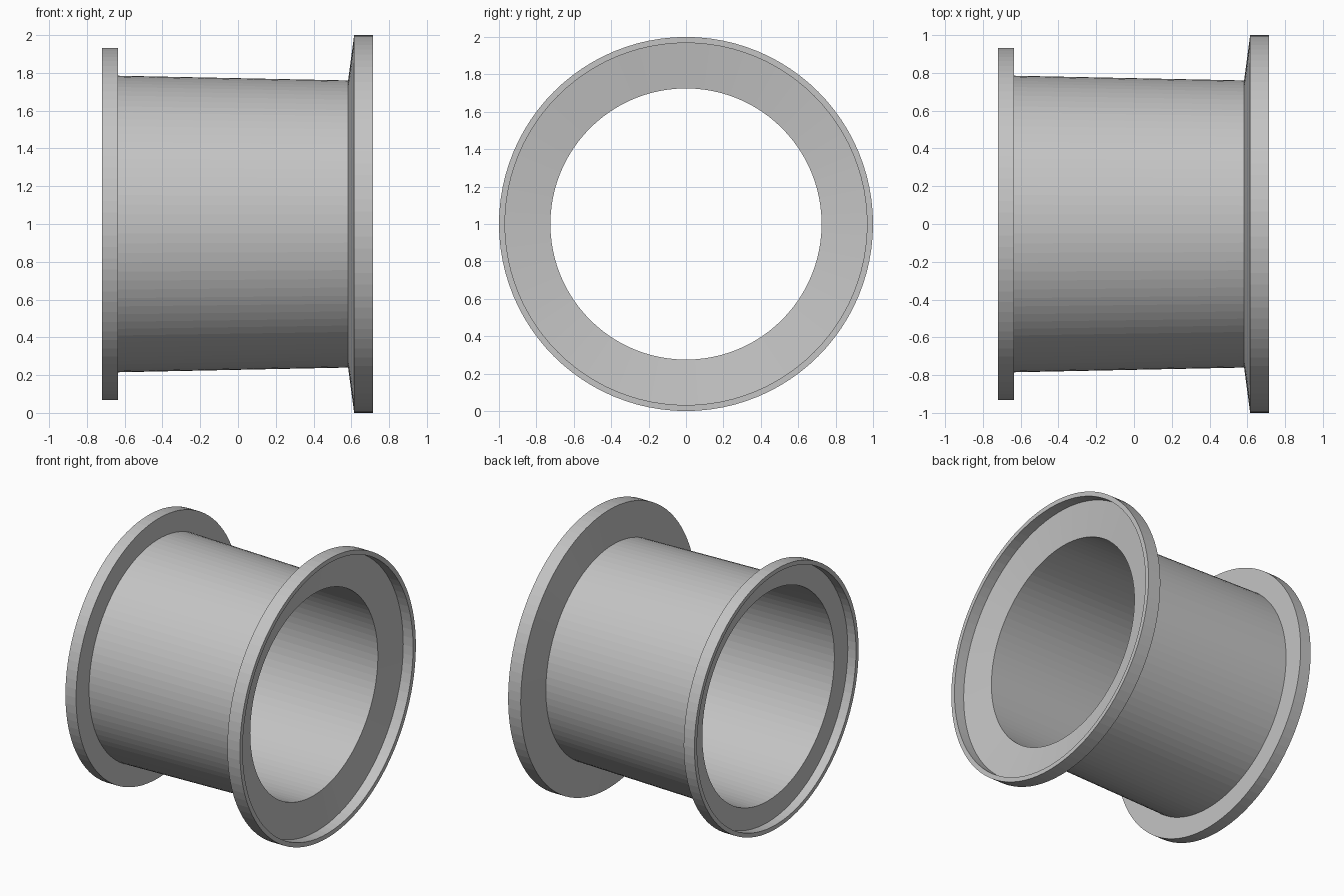
import bpy
import bmesh
from math import tau
from mathutils import Matrix, Vector

default_cube = bpy.data.objects.get("Cube")
if default_cube:
    bpy.data.objects.remove(default_cube, do_unlink=True)

SEGMENTS = 96

grey = bpy.data.materials.new("plain grey")
grey.use_nodes = True
colour = (0.55, 0.55, 0.55, 1)
grey.diffuse_color = colour
grey.node_tree.nodes["Principled BSDF"].inputs["Base Color"].default_value = colour

# Closed wall section as (x, radius), turned around the horizontal axis
section = [
    # small flange, outside: inner face and rim
    (-0.635, 0.785), (-0.635, 0.933), (-0.72, 0.933),
    # small flange lip and recessed floor
    (-0.72, 0.903), (-0.655, 0.903), (-0.655, 0.75),
    # tapered bore up to the dished floor of the large flange
    (0.605, 0.725), (0.637, 0.968),
    # large flange lip, rim and sloping back
    (0.715, 0.968), (0.715, 1.0), (0.615, 1.0), (0.583, 0.76),
]


def revolve(name, points):
    bm = bmesh.new()
    verts = [bm.verts.new((x, 0, r)) for x, r in points]
    edges = [bm.edges.new((a, b)) for a, b in zip(verts, verts[1:] + verts[:1])]
    bmesh.ops.spin(bm, geom=verts + edges, cent=Vector(), axis=(1, 0, 0),
                   angle=tau, steps=SEGMENTS, use_merge=False)
    bmesh.ops.remove_doubles(bm, verts=bm.verts[:], dist=0.0005)
    bmesh.ops.recalc_face_normals(bm, faces=bm.faces[:])
    # stand the rim on the ground
    bmesh.ops.transform(bm, matrix=Matrix.Translation((0, 0, 1)), verts=bm.verts[:])
    mesh = bpy.data.meshes.new(name)
    bm.to_mesh(mesh)
    bm.free()
    mesh.materials.append(grey)
    obj = bpy.data.objects.new(name, mesh)
    bpy.context.collection.objects.link(obj)
    return obj


revolve("flanged_spool", section)
